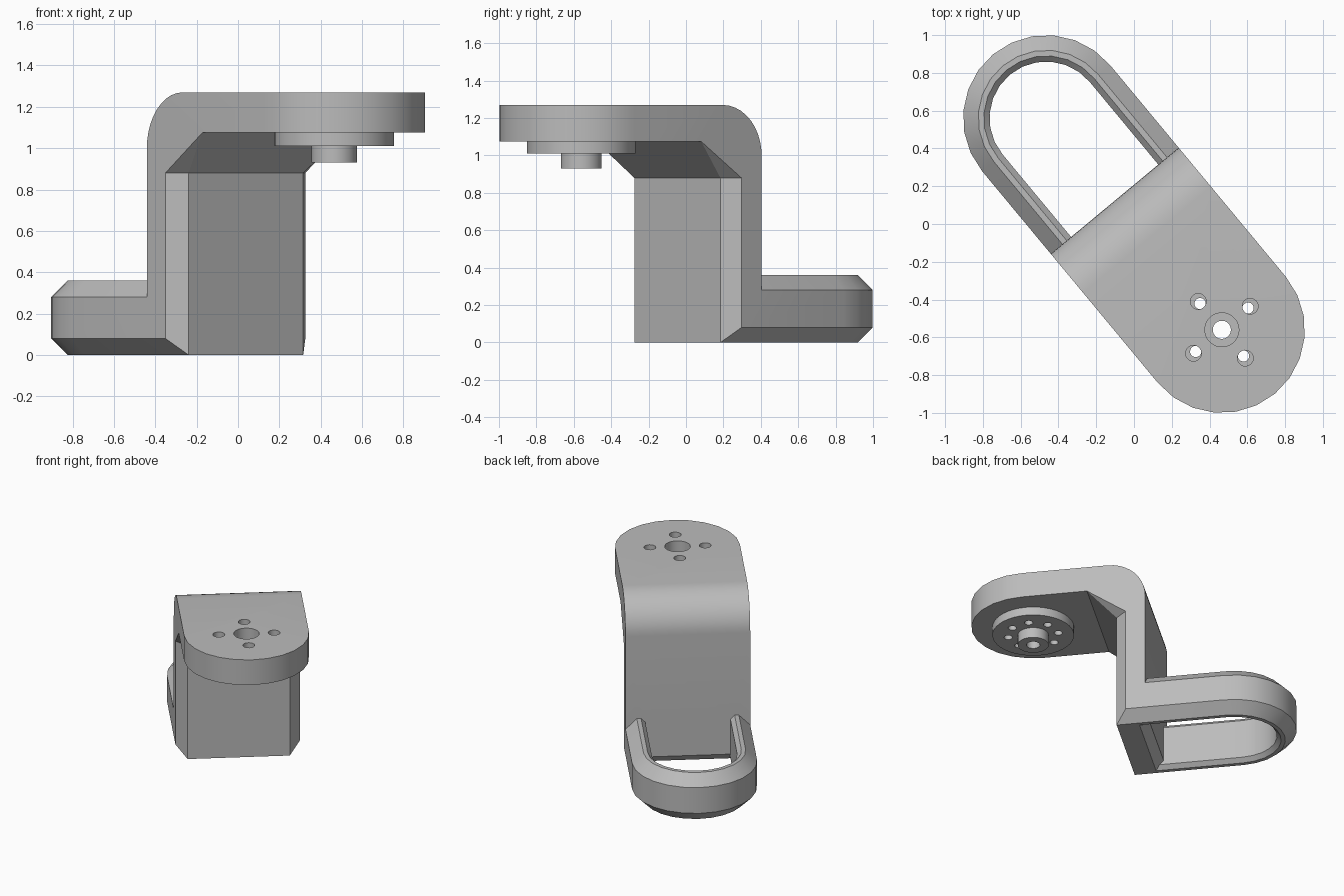
import bpy, bmesh, math
from mathutils import Matrix

cube = bpy.data.objects.get("Cube")
if cube:
    bpy.data.objects.remove(cube, do_unlink=True)

grey = bpy.data.materials.new("plain_grey")
grey.use_nodes = True
grey.diffuse_color = (0.5, 0.5, 0.5, 1)
grey.node_tree.nodes["Principled BSDF"].inputs["Base Color"].default_value = (0.5, 0.5, 0.5, 1)

# Built along x, then turned to lie diagonally
TURN = Matrix.Rotation(math.radians(-50.3), 4, "Z")
R = 0.44          # half width of the bracket
END = 0.728       # distance from centre to each rounded end
BEVEL = 0.08
BACK, FRONT = -0.16, 0.06
LOW, UNDER, TOP = 0.88, 1.075, 1.27


def to_object(name, bm):
    bmesh.ops.recalc_face_normals(bm, faces=bm.faces)
    mesh = bpy.data.meshes.new(name)
    bm.to_mesh(mesh)
    bm.free()
    mesh.materials.append(grey)
    obj = bpy.data.objects.new(name, mesh)
    bpy.context.collection.objects.link(obj)
    return obj


def hull(name, points):
    bm = bmesh.new()
    for p in points:
        bm.verts.new(p)
    bmesh.ops.convex_hull(bm, input=bm.verts)
    bmesh.ops.dissolve_limit(bm, angle_limit=0.01, verts=bm.verts, edges=bm.edges)
    return to_object(name, bm)


def cylinder(name, x, y, r, z0, z1, sides=32):
    bm = bmesh.new()
    bmesh.ops.create_cone(bm, cap_ends=True, segments=sides, radius1=r, radius2=r,
                          depth=z1 - z0, matrix=Matrix.Translation((x, y, (z0 + z1) / 2)))
    return to_object(name, bm)


def combine(target, tool, operation):
    mod = target.modifiers.new("combine", "BOOLEAN")
    mod.operation, mod.solver, mod.object = operation, "EXACT", tool
    graph = bpy.context.evaluated_depsgraph_get()
    mesh = bpy.data.meshes.new_from_object(target.evaluated_get(graph))
    target.modifiers.clear()
    target.data = mesh
    bpy.data.objects.remove(tool, do_unlink=True)


def both_sides(points):
    return [(x, s * y, z) for x, y, z in points for s in (1, -1)]


# Rounded back shoulder, as (x, z) points that include the underside height
rad = 0.27
start = math.asin((UNDER - (TOP - rad)) / rad)
angles = [0, start / 2] + [start + (math.pi / 2 - start) * i / 8 for i in range(9)]
shoulder = [(BACK + rad - rad * math.cos(a), TOP - rad + rad * math.sin(a)) for a in angles]

# Upright wall with bevelled front corners and lower edges
side = R - BEVEL
section = [(BACK, R, LOW), (FRONT - BEVEL, R, LOW), (FRONT, side, LOW)]
bracket = hull("bracket", both_sides(section + [
    (BACK, R, BEVEL), (FRONT - BEVEL, R, BEVEL), (FRONT, side, 0),
    (BACK + 0.06, side, 0), (BACK, side + 0.06, 0.06)]))

# Sloped gusset under the plate
gusset = hull("gusset", both_sides(
    section + [(x, R, z) for x, z in shoulder[:3]] + [(0.26, R, UNDER)]))

# Round-ended top plate
arc = [math.pi * (i / 12 - 0.5) for i in range(13)]
plate = hull("plate", both_sides([(x, R, z) for x, z in shoulder[2:]])
             + [(END + R * math.cos(a), R * math.sin(a), z) for a in arc for z in (UNDER, TOP)])

# Bevelled loop swept around the rear end
profile = [(R, BEVEL), (R, 0.28), (side, 0.36), (0.33, 0.36),
           (0.30, 0.33), (0.30, 0.03), (0.33, 0), (side, 0)]
path = [(-0.08, math.pi / 2)] + [(-END, math.pi - a) for a in reversed(arc)] + [(-0.08, -math.pi / 2)]
bm = bmesh.new()
rings = [[bm.verts.new((cx + r * math.cos(a), r * math.sin(a), z)) for r, z in profile]
         for cx, a in path]
for one, two in zip(rings, rings[1:]):
    for i in range(len(profile)):
        j = (i + 1) % len(profile)
        bm.faces.new((one[i], one[j], two[j], two[i]))
bm.faces.new(rings[0])
bm.faces.new(rings[-1][::-1])
loop = to_object("loop", bm)

for part in (gusset, plate, loop):
    combine(bracket, part, "UNION")

# Centre hole and four screw holes in the plate
combine(bracket, cylinder("cutter", END, 0, 0.09, 1.0, 1.4), "DIFFERENCE")
for k in range(4):
    a = k * math.pi / 2
    combine(bracket, cylinder("cutter", END + 0.195 * math.cos(a), 0.195 * math.sin(a),
                              0.042, 1.0, 1.4, 20), "DIFFERENCE")

# Round hub with a boss and eight small holes
hub = cylinder("hub", END, 0, 0.29, 1.01, UNDER, 40)
combine(hub, cylinder("boss", END, 0, 0.11, 0.93, 1.04), "UNION")
combine(hub, cylinder("cutter", END, 0, 0.048, 0.8, 1.2), "DIFFERENCE")
for k in range(8):
    a = k * math.pi / 4
    combine(hub, cylinder("cutter", END + 0.18 * math.cos(a), 0.18 * math.sin(a),
                          0.03, 0.8, 1.2, 16), "DIFFERENCE")

# Clean up, turn into place and smooth the curved faces
for obj in (bracket, hub):
    bm = bmesh.new()
    bm.from_mesh(obj.data)
    bmesh.ops.remove_doubles(bm, verts=bm.verts, dist=0.0005)
    bmesh.ops.dissolve_limit(bm, angle_limit=0.01, verts=bm.verts, edges=bm.edges)
    bm.transform(TURN)
    bm.to_mesh(obj.data)
    bm.free()
    bpy.ops.object.select_all(action="DESELECT")
    obj.select_set(True)
    bpy.context.view_layer.objects.active = obj
    bpy.ops.object.shade_smooth_by_angle(angle=math.radians(30))
